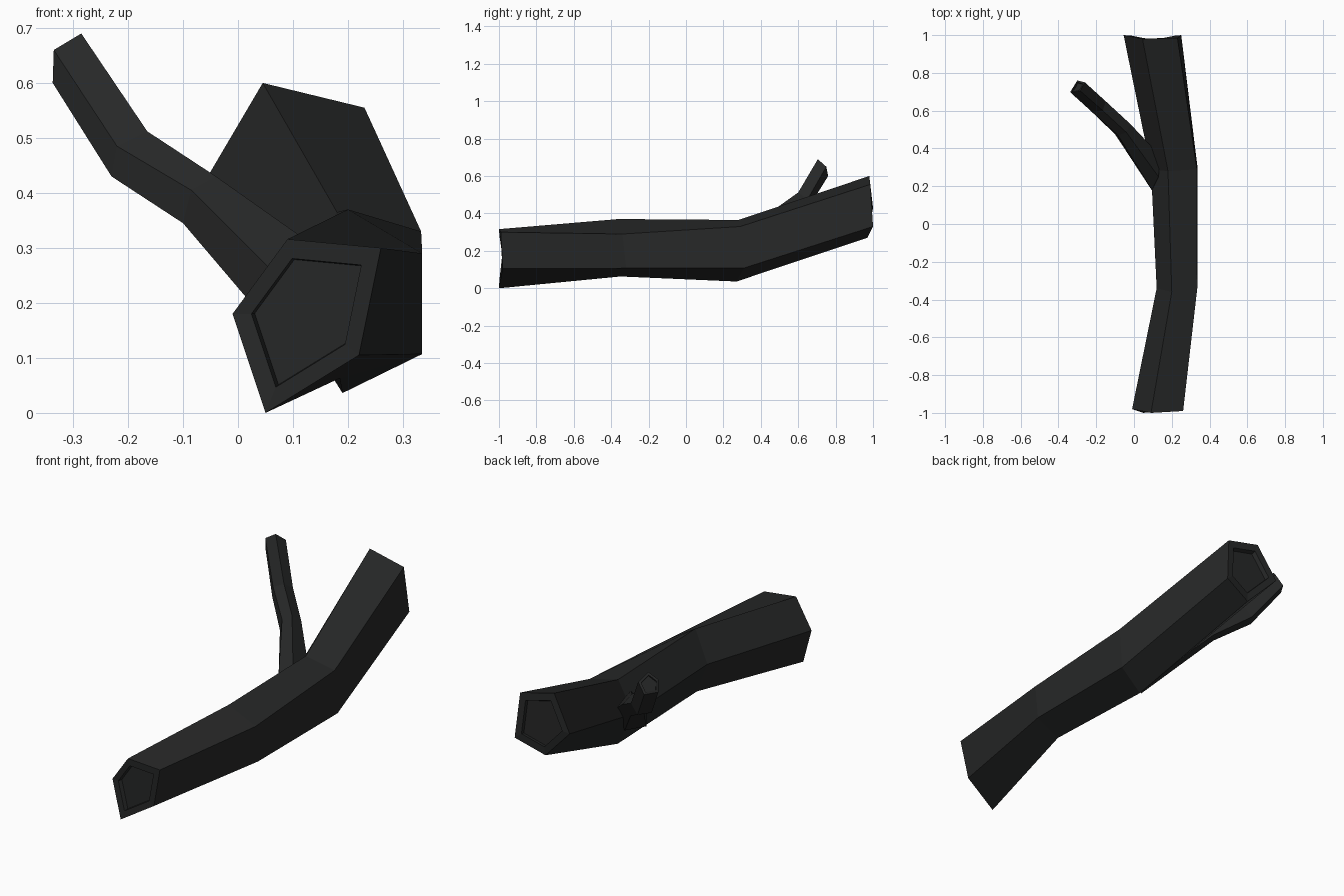
import bpy, bmesh
from mathutils import Vector

if "Cube" in bpy.data.objects:
    bpy.data.objects.remove(bpy.data.objects["Cube"])

bark = bpy.data.materials.new("dark_bark")
bark.diffuse_color = (0.02, 0.021, 0.021, 1)
bark.use_nodes = True
bark.node_tree.nodes["Principled BSDF"].inputs["Base Color"].default_value = bark.diffuse_color


def cut_end(ring, inward, scale, depth):
    """Rim ring and recessed floor ring for a sawn end."""
    c = sum(ring, Vector()) / len(ring)
    rim = [c + (p - c) * scale for p in ring]
    floor = [c + (p - c) * (scale - 0.02) + inward * depth for p in ring]
    return rim, floor


def limb(name, sections, start_cut, depth):
    """Loft five-sided sections into a limb with recessed ends."""
    rings = [[Vector(p) for p in s] for s in sections]
    mid = [sum(r, Vector()) / 5 for r in rings]
    rim, floor = cut_end(rings[-1], (mid[-2] - mid[-1]).normalized(), 0.74, depth)
    tail = [rim, floor]
    head = []
    if start_cut:
        rim, floor = cut_end(rings[0], (mid[1] - mid[0]).normalized(), 0.74, depth)
        head = [floor, rim]
    bm = bmesh.new()
    loops = [[bm.verts.new(p) for p in r] for r in head + rings + tail]
    for a, b in zip(loops, loops[1:]):
        for i in range(5):
            j = (i + 1) % 5
            bm.faces.new((a[i], a[j], b[j], b[i]))
    bm.faces.new(loops[0][::-1])
    bm.faces.new(loops[-1])
    bmesh.ops.recalc_face_normals(bm, faces=bm.faces)
    me = bpy.data.meshes.new(name)
    bm.to_mesh(me)
    bm.free()
    me.materials.append(bark)
    ob = bpy.data.objects.new(name, me)
    bpy.context.collection.objects.link(ob)
    return ob


# Main log: top, upper right, lower right, bottom, left
limb("log", [
    [(0.09, -1.0, 0.316), (0.26, -0.99, 0.30), (0.22, -0.98, 0.105), (0.05, -1.0, 0.0), (-0.01, -0.98, 0.18)],
    [(0.20, -0.36, 0.37), (0.335, -0.34, 0.29), (0.335, -0.32, 0.107), (0.185, -0.35, 0.063), (0.12, -0.34, 0.22)],
    [(0.18, 0.28, 0.365), (0.333, 0.29, 0.33), (0.335, 0.31, 0.108), (0.19, 0.27, 0.036), (0.09, 0.29, 0.22)],
    [(0.045, 0.98, 0.60), (0.23, 0.985, 0.555), (0.25, 1.0, 0.33), (0.10, 0.97, 0.27), (-0.055, 1.0, 0.43)],
], True, 0.02)

# Side branch: lower left, left, top, back, lower back
limb("side_branch", [
    [(0.10, 0.17, 0.11), (0.095, 0.18, 0.225), (0.13, 0.25, 0.31), (0.14, 0.36, 0.26), (0.13, 0.30, 0.13)],
    [(-0.10, 0.475, 0.345), (-0.085, 0.47, 0.405), (-0.04, 0.485, 0.43), (-0.02, 0.53, 0.39), (-0.06, 0.525, 0.34)],
    [(-0.23, 0.60, 0.43), (-0.22, 0.592, 0.485), (-0.165, 0.60, 0.512), (-0.15, 0.65, 0.475), (-0.19, 0.655, 0.43)],
    [(-0.337, 0.70, 0.60), (-0.335, 0.695, 0.66), (-0.285, 0.705, 0.69), (-0.26, 0.75, 0.65), (-0.30, 0.76, 0.60)],
], False, 0.008)
